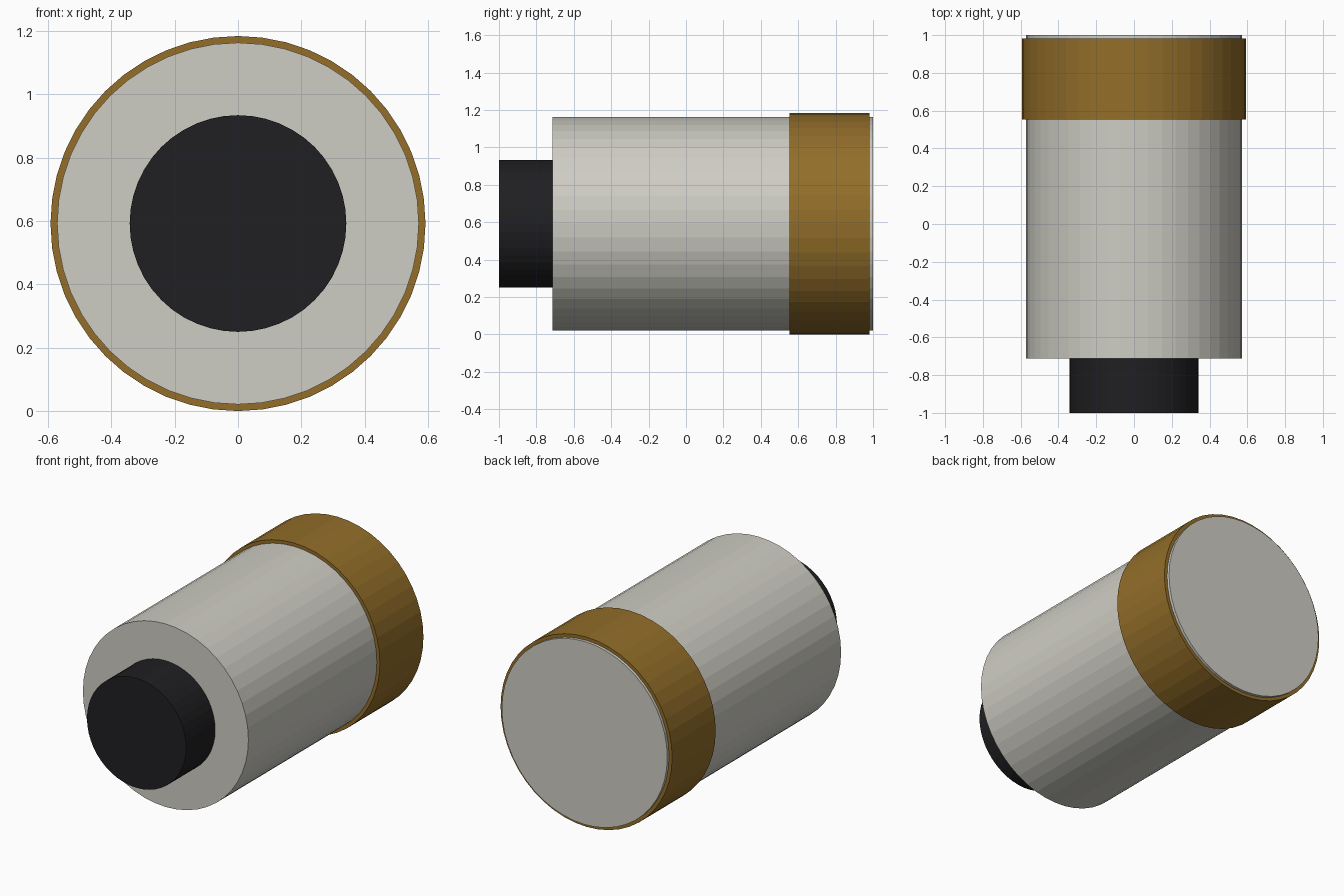
import bpy, math

if "Cube" in bpy.data.objects:
    bpy.data.objects.remove(bpy.data.objects["Cube"])

AXIS_Z = 0.592
SIDES = 48

def material(name, rgb):
    m = bpy.data.materials.new(name)
    m.diffuse_color = (*rgb, 1)
    m.use_nodes = True
    m.node_tree.nodes["Principled BSDF"].inputs["Base Color"].default_value = m.diffuse_color
    return m

def cylinder(name, radius, y0, y1, mat):
    """Flat-shaded cylinder lying along y."""
    bpy.ops.mesh.primitive_cylinder_add(
        vertices=SIDES, radius=radius, depth=y1 - y0,
        location=(0, (y0 + y1) / 2, AXIS_Z), rotation=(math.pi / 2, 0, 0))
    ob = bpy.context.object
    ob.name = name
    ob.data.materials.append(mat)
    return ob

pale = material("pale_grey", (0.62, 0.61, 0.55))
amber = material("amber", (0.29, 0.155, 0.022))
black = material("black", (0.014, 0.014, 0.016))

# main barrel
cylinder("barrel", 0.571, -0.713, 1.0, pale)
# raised band near the back end
cylinder("rear_band", 0.592, 0.553, 0.982, amber)
# small plug at the front
cylinder("front_plug", 0.342, -1.0, -0.713, black)
